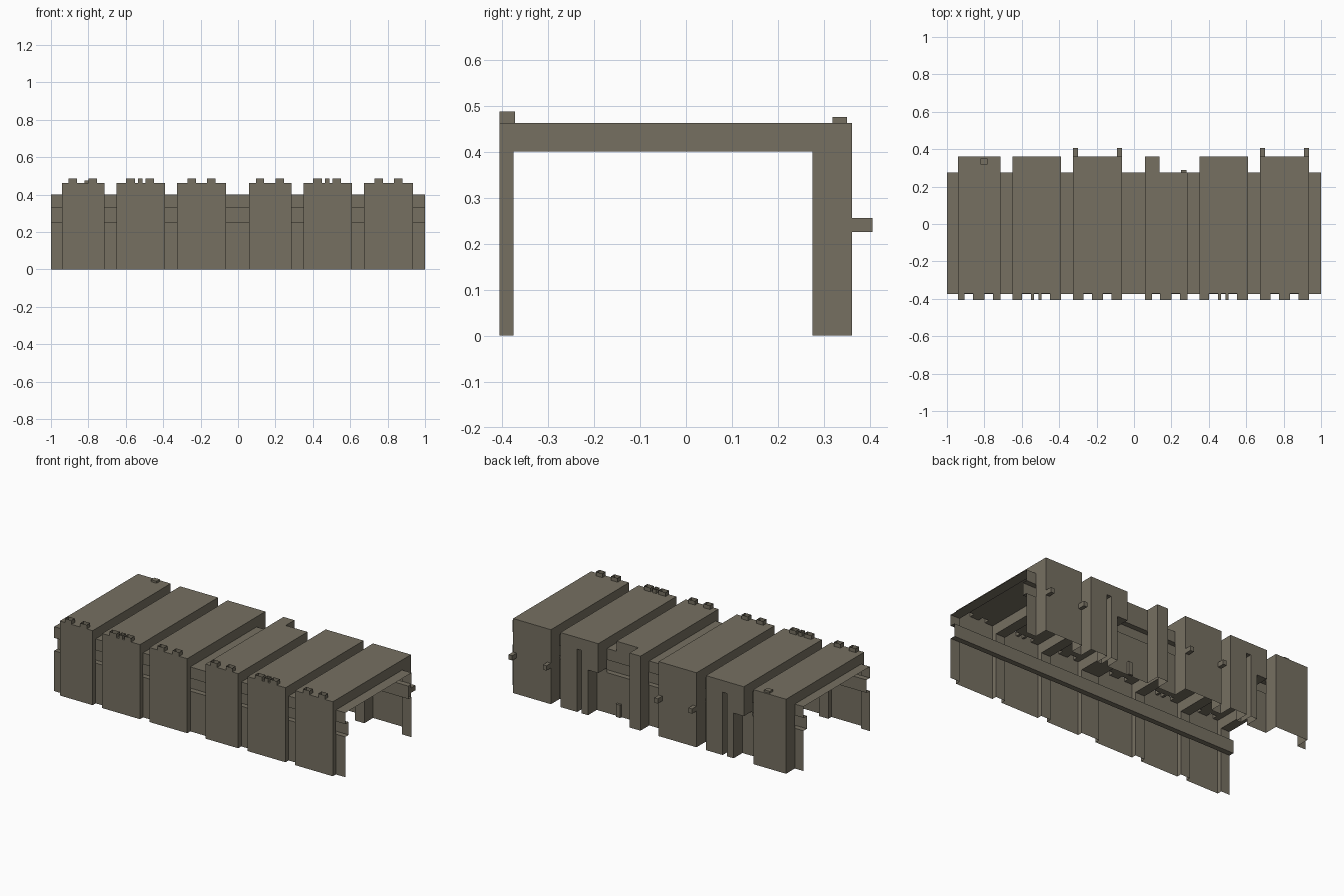
import bpy
import bmesh

if "Cube" in bpy.data.objects:
    bpy.data.objects.remove(bpy.data.objects["Cube"])

FRONT, LIP, BACK, IN_F, IN_B = -0.405, -0.372, 0.361, -0.375, 0.275
TOP, LOW_TOP = 0.4625, 0.40

mat = bpy.data.materials.new("olive grey metal")
mat.diffuse_color = (0.18, 0.16, 0.12, 1)
mat.use_nodes = True
mat.node_tree.nodes["Principled BSDF"].inputs["Base Color"].default_value = mat.diffuse_color


def finish(bm, name):
    me = bpy.data.meshes.new(name)
    bmesh.ops.remove_doubles(bm, verts=bm.verts, dist=1e-5)
    bm.to_mesh(me)
    bm.free()
    me.materials.append(mat)
    ob = bpy.data.objects.new(name, me)
    bpy.context.collection.objects.link(ob)
    return ob


def quad(bm, pts):
    """Add a face, dropping repeated corners and zero-area faces."""
    clean = []
    for p in pts:
        if p not in clean:
            clean.append(p)
    if len(clean) < 3:
        return
    f = bm.faces.new([bm.verts.new(p) for p in clean])
    if f.calc_area() < 1e-6:
        bmesh.ops.delete(bm, geom=list(f.verts), context='VERTS')


def box(bm, x0, x1, y0, y1, z0, z1, caps=True):
    c = [(x0, y0), (x1, y0), (x1, y1), (x0, y1)]
    for (ax, ay), (bx, by) in zip(c, c[1:] + c[:1]):
        quad(bm, [(ax, ay, z0), (bx, by, z0), (bx, by, z1), (ax, ay, z1)])
    if caps:
        quad(bm, [(x, y, z1) for x, y in c])
        quad(bm, [(x, y, z0) for x, y in reversed(c)])


def profile(yf, zt, yb, yl, zs):
    """Cross-section: front wall, roof, back wall with an optional undercut."""
    return [(yf, 0), (yf, 0.25), (yf, 0.33), (yf, zt), (LIP, zt),
            (yb, zt), (yb, zs), (yl, zs), (yl, 0.25), (yl, 0)]


# Sections along x: start, end, profile at each end, open segments
sections = []


def recess(x0, x1):
    p = profile(IN_F, LOW_TOP, IN_B, IN_B, 0.33)
    sections.append((x0, x1, p, p, {1, 7}))


def rib(x0, x1, yb=BACK, yl=BACK, s0=0.33, s1=0.33, skip=(3,)):
    sections.append((x0, x1, profile(FRONT, TOP, yb, yl, s0),
                     profile(FRONT, TOP, yb, yl, s1), set(skip)))


for o in (-1, 0):
    recess(o, o + 0.06)
    if o:
        rib(o + 0.06, o + 0.285)
    else:  # narrow arm beside the rear opening
        rib(0.06, 0.135)
        rib(0.135, 0.285, IN_B, IN_B, skip=(3, 7))
    recess(o + 0.285, o + 0.35)
    # rib with overhang, post, slot and panel at the back
    rib(o + 0.35, o + 0.42, yl=IN_B, s0=0.28, s1=0.28)
    rib(o + 0.42, o + 0.465, s0=0.28, s1=0.39)
    rib(o + 0.465, o + 0.495, yl=IN_B, s0=0.39, s1=0.39)
    rib(o + 0.495, o + 0.61, s0=0.39)
    recess(o + 0.61, o + 0.675)
    rib(o + 0.675, o + 0.935)
    recess(o + 0.935, o + 1)

# Ribbed shell: walls and roof, with step faces between sections
bm = bmesh.new()


def skin(x0, p, x1, q, skip=()):
    for i in range(len(p) - 1):
        if i not in skip:
            quad(bm, [(x0, *p[i]), (x1, *q[i]), (x1, *q[i + 1]), (x0, *p[i + 1])])


for i, (x0, x1, p, q, skip) in enumerate(sections):
    skin(x0, p, x1, q, skip)
    if i + 1 < len(sections):
        skin(x1, q, x1, sections[i + 1][2])

# Front roof strip, left open where the vents stand
vents = {(0.06, 0.285): [(0.095, 0.14), (0.20, 0.245)],
         (0.35, 0.61): [(0.40, 0.45), (0.465, 0.49), (0.505, 0.55)],
         (0.675, 0.935): [(0.73, 0.775), (0.835, 0.88)]}
for o in (-1, 0):
    for (a, b), gaps in vents.items():
        edges = [a] + [v for g in gaps for v in g] + [b]
        for s, e in zip(edges[::2], edges[1::2]):
            quad(bm, [(o + s, FRONT, TOP), (o + e, FRONT, TOP),
                      (o + e, LIP, TOP), (o + s, LIP, TOP)])
finish(bm, "ribbed_shell")

# Open-topped roof vents along the front edge
bm = bmesh.new()
for o in (-1, 0):
    for gaps in vents.values():
        for a, b in gaps:
            box(bm, o + a, o + b, FRONT, LIP, TOP, 0.487, caps=False)
finish(bm, "roof_vents")

# Long channels set into both walls
bm = bmesh.new()
for y, d in ((IN_F, 0.033), (IN_B, -0.033)):
    pts = [(y, 0.25), (y + d, 0.25), (y + d, 0.33), (y, 0.33)]
    for (ya, za), (yb, zb) in zip(pts, pts[1:]):
        f = [(-1, ya, za), (1, ya, za), (1, yb, zb), (-1, yb, zb)]
        quad(bm, f if d > 0 else f[::-1])
finish(bm, "wall_channels")

# Pegs on the back of two ribs
bm = bmesh.new()
for o in (-1, 0):
    for x in (0.675, 0.91):
        box(bm, o + x, o + x + 0.025, BACK, 0.405, 0.225, 0.255)
finish(bm, "back_pegs")

# Roof hatch and short post in the rear opening
bm = bmesh.new()
box(bm, -0.82, -0.782, 0.318, 0.35, TOP, 0.475)
finish(bm, "roof_hatch")
bm = bmesh.new()
box(bm, 0.25, 0.28, IN_B, 0.289, 0, 0.08)
finish(bm, "rear_post")
